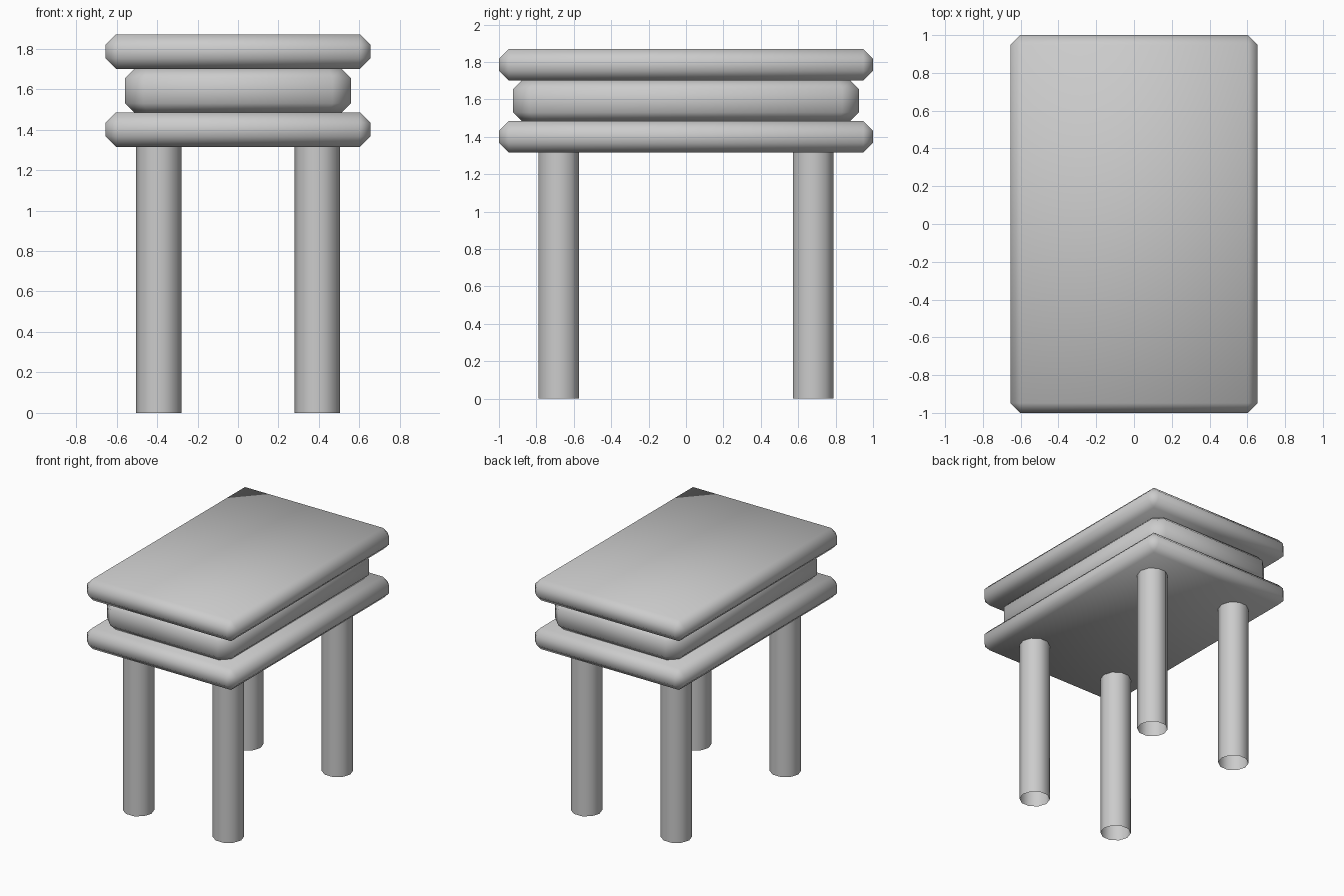
import bpy, bmesh, math
from mathutils import Matrix, Vector

if "Cube" in bpy.data.objects:
    bpy.data.objects.remove(bpy.data.objects["Cube"])


def finish(name, bm, angle=60):
    bmesh.ops.recalc_face_normals(bm, faces=bm.faces)
    mesh = bpy.data.meshes.new(name)
    bm.to_mesh(mesh)
    bm.free()
    ob = bpy.data.objects.new(name, mesh)
    bpy.context.collection.objects.link(ob)
    bpy.ops.object.select_all(action='DESELECT')
    ob.select_set(True)
    bpy.context.view_layer.objects.active = ob
    bpy.ops.object.shade_smooth_by_angle(angle=math.radians(angle))
    return ob


def box(size, z):
    bm = bmesh.new()
    bmesh.ops.create_cube(bm, size=1, matrix=Matrix.Translation((0, 0, z)) @ Matrix.Diagonal((*size, 1)))
    return bm


def bevel(bm, edges, width):
    bmesh.ops.bevel(bm, geom=edges, offset=width, offset_type='OFFSET',
                    segments=1, profile=0.5, affect='EDGES')


# Top and lower slabs with chamfered edges
for name, z in (("table_top", 1.785), ("lower_slab", 1.4)):
    bm = box((1.31, 2.0, 0.17), z)
    bevel(bm, bm.edges[:], 0.052)
    finish(name, bm)

# Inset block between the slabs: wide corner chamfers, then small rim chamfers
bm = box((1.115, 1.85, 0.215), 1.5925)
bevel(bm, [e for e in bm.edges if abs(e.verts[0].co.z - e.verts[1].co.z) > 0.1], 0.09)
bevel(bm, [e for e in bm.edges if abs(e.verts[0].co.z - e.verts[1].co.z) < 0.01], 0.045)
finish("middle_block", bm)

# Four round legs, open at the foot
for side, sx in (("left", -1), ("right", 1)):
    for end, sy in (("front", -1), ("back", 1)):
        bm = bmesh.new()
        place = Matrix.Translation((sx * 0.392, sy * 0.68, 0.66)) @ Matrix.Rotation(math.pi / 2, 4, 'Z')
        bmesh.ops.create_cone(bm, cap_ends=False, segments=10, radius1=0.113,
                              radius2=0.113, depth=1.32, matrix=place)
        finish(f"{end}_{side}_leg", bm)
